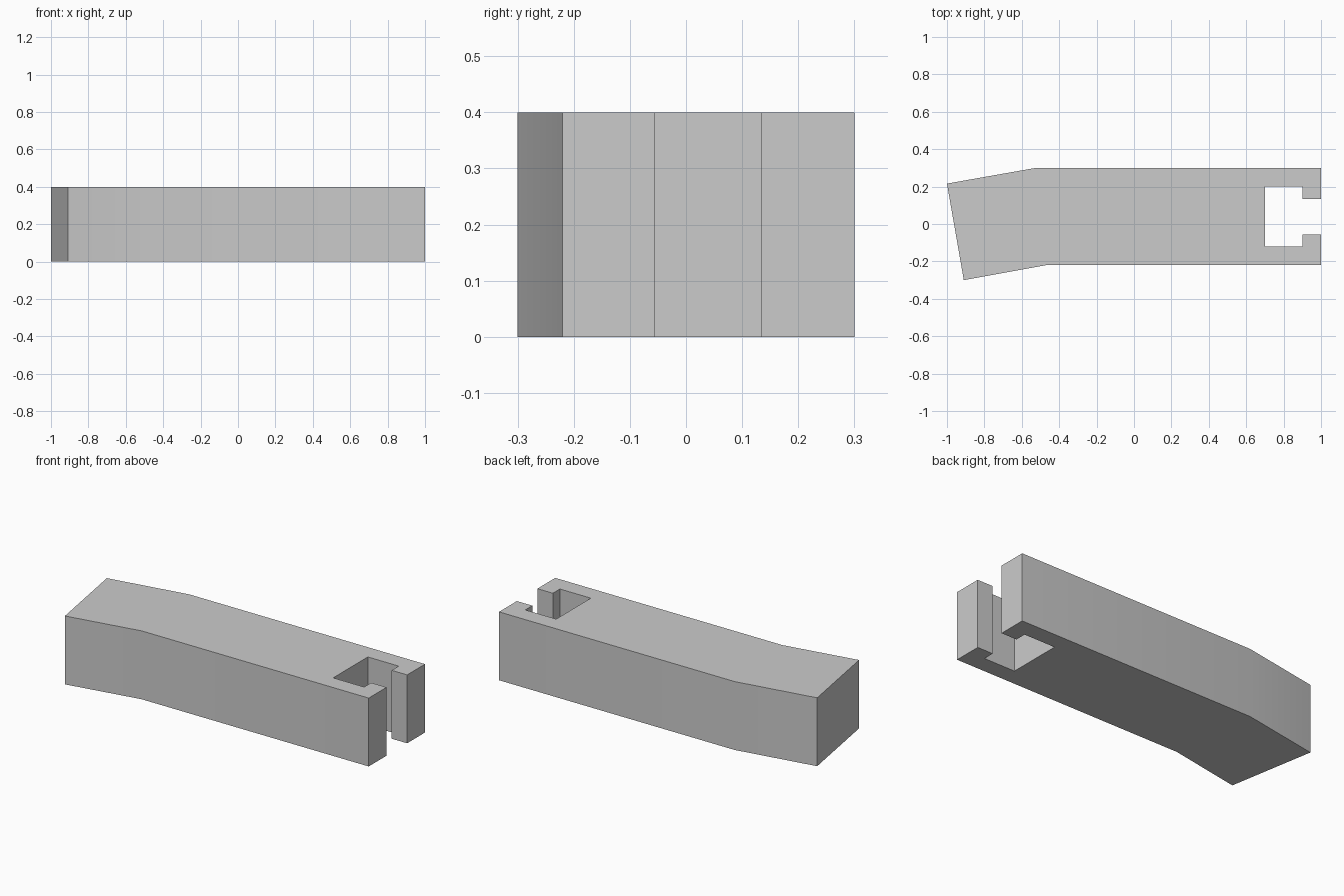
import bpy
import bmesh
import math

HEIGHT = 0.4

if "Cube" in bpy.data.objects:
    bpy.data.objects.remove(bpy.data.objects["Cube"], do_unlink=True)

# Plain grey finish
grey = bpy.data.materials.new("plain_grey")
grey.use_nodes = True
colour = (0.6, 0.6, 0.6, 1.0)
grey.diffuse_color = colour
grey.node_tree.nodes["Principled BSDF"].inputs["Base Color"].default_value = colour

# Plan outline: bent bar with a T-shaped slot in its right end
slot_centre = 0.04
slot_half = [(1.0, 0.095), (0.9, 0.095), (0.9, 0.16), (0.7, 0.16)]
slot = [(x, slot_centre - w) for x, w in slot_half]
slot += [(x, slot_centre + w) for x, w in reversed(slot_half)]
bar = [(1.0, 0.3), (-0.525, 0.3), (-1.0, 0.216),
       (-0.91, -0.3), (-0.47, -0.22), (1.0, -0.22)]


def extrude_outline(name, outline, height, material):
    bm = bmesh.new()
    base = bm.faces.new([bm.verts.new((x, y, 0)) for x, y in outline])
    result = bmesh.ops.extrude_face_region(bm, geom=[base], use_keep_orig=True)
    top = [g for g in result["geom"] if isinstance(g, bmesh.types.BMVert)]
    bmesh.ops.translate(bm, verts=top, vec=(0, 0, height))
    bmesh.ops.recalc_face_normals(bm, faces=bm.faces)
    mesh = bpy.data.meshes.new(name)
    bm.to_mesh(mesh)
    bm.free()
    mesh.materials.append(material)
    obj = bpy.data.objects.new(name, mesh)
    bpy.context.collection.objects.link(obj)
    return obj


slotted_bar = extrude_outline("slotted_bar", bar + slot, HEIGHT, grey)

# Soft shading over the gentle bend, sharp corners elsewhere
bpy.ops.object.select_all(action="DESELECT")
slotted_bar.select_set(True)
bpy.context.view_layer.objects.active = slotted_bar
bpy.ops.object.shade_smooth_by_angle(angle=math.radians(30))
